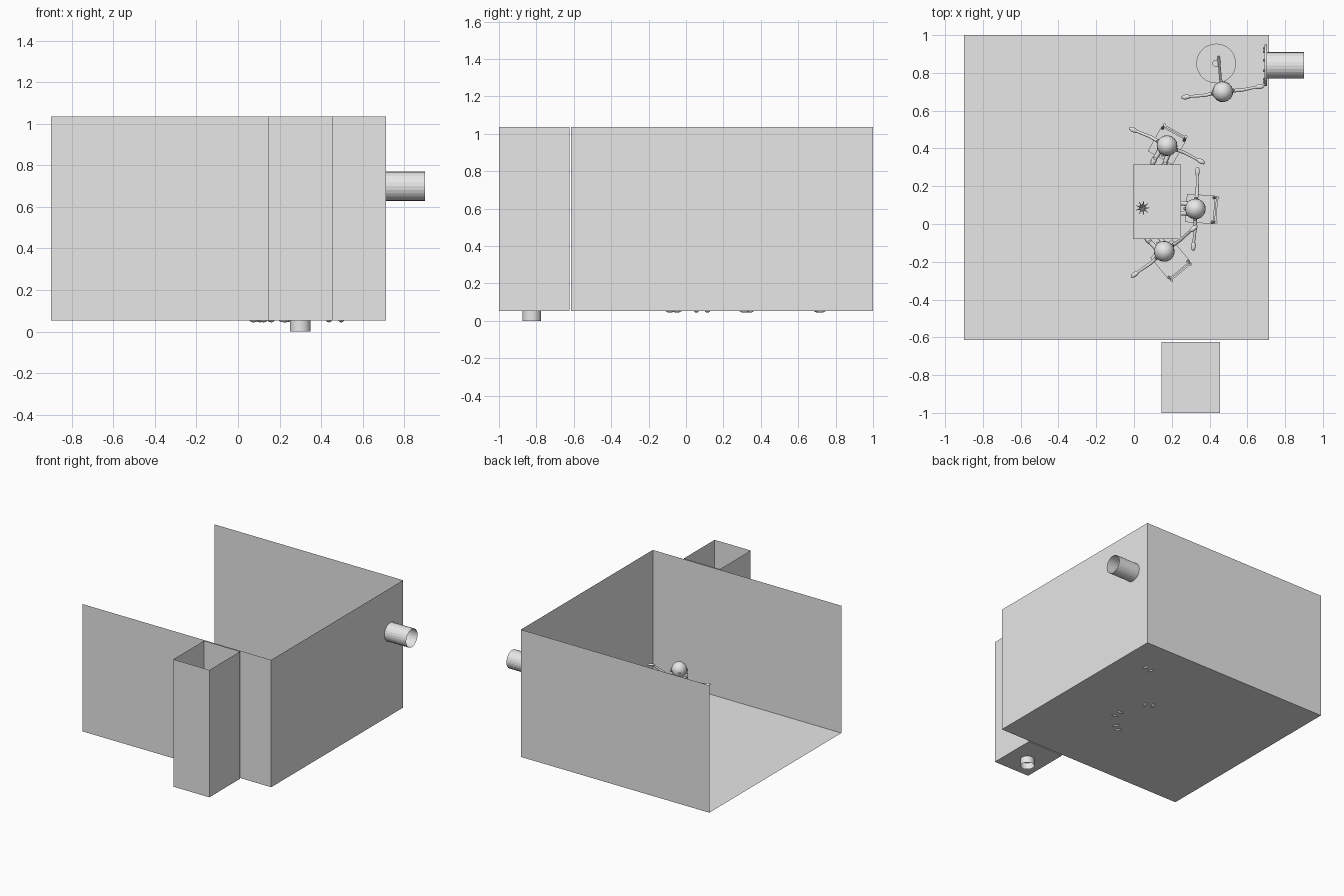
import bpy, bmesh, math
from mathutils import Matrix, Vector

if "Cube" in bpy.data.objects:
    bpy.data.objects.remove(bpy.data.objects["Cube"])

grey = bpy.data.materials.new("light_grey")
grey.diffuse_color = (0.8, 0.8, 0.8, 1)
grey.use_nodes = True
grey.node_tree.nodes["Principled BSDF"].inputs["Base Color"].default_value = grey.diffuse_color
FLOOR, TOP = 0.052, 1.037


def finish(name, bm, mat=None, smooth=False):
    me = bpy.data.meshes.new(name)
    if smooth:
        for f in bm.faces:
            f.smooth = True
        for e in bm.edges:
            if len(e.link_faces) == 2 and e.calc_face_angle(0) > 0.7:
                e.smooth = False
    bm.to_mesh(me)
    bm.free()
    me.materials.append(grey)
    ob = bpy.data.objects.new(name, me)
    bpy.context.collection.objects.link(ob)
    if mat:
        ob.matrix_world = mat
    return ob


def box(bm, c, s):
    bmesh.ops.create_cube(bm, size=1, matrix=Matrix.Translation(c) @ Matrix.Diagonal((*s, 1)))


def ball(bm, c, s, u=16, v=10):
    bmesh.ops.create_uvsphere(bm, u_segments=u, v_segments=v, radius=1,
                              matrix=Matrix.Translation(c) @ Matrix.Diagonal((*s, 1)))


def rod(bm, a, b, r1, r2=None, n=10, caps=True):
    a, b = Vector(a), Vector(b)
    d = b - a
    m = Matrix.Translation((a + b) / 2) @ d.to_track_quat('Z', 'Y').to_matrix().to_4x4()
    bmesh.ops.create_cone(bm, cap_ends=caps, segments=n, radius1=r1,
                          radius2=r1 if r2 is None else r2, depth=d.length, matrix=m)


def shell(name, x0, x1, y0, y1, open_left):
    """Floor and paper-thin walls, open at the top."""
    bm = bmesh.new()
    low = [bm.verts.new((x, y, FLOOR)) for x, y in ((x0, y0), (x1, y0), (x1, y1), (x0, y1))]
    high = [bm.verts.new((v.co.x, v.co.y, TOP)) for v in low]
    bm.faces.new(low)
    for i in range(3 if open_left else 4):
        j = (i + 1) % 4
        bm.faces.new((low[i], low[j], high[j], high[i]))
    return finish(name, bm)


shell("room_shell", -0.9, 0.714, -0.614, 1.0, True)
shell("shaft_shell", 0.146, 0.455, -1.0, -0.624, False)

# pipes: wall outlet and shaft drain
bm = bmesh.new()
rod(bm, (0.70, 0.84, 0.70), (0.9, 0.84, 0.70), 0.07, n=24, caps=False)
finish("wall_pipe", bm)
bm = bmesh.new()
rod(bm, (0.3, -0.825, 0), (0.3, -0.825, FLOOR), 0.05, n=32, caps=False)
finish("drain_pipe", bm, smooth=True)

# bolted flange on the inside of the wall
bm = bmesh.new()
rod(bm, (0.692, 0.84, 0.70), (0.704, 0.84, 0.70), 0.11, n=32)
for i in range(10):
    a = i * math.tau / 10
    y, z = 0.84 + 0.09 * math.cos(a), 0.70 + 0.09 * math.sin(a)
    rod(bm, (0.684, y, z), (0.693, y, z), 0.008, n=6)
finish("pipe_flange", bm)

# table with a small spiky plant
bm = bmesh.new()
box(bm, (0.122, 0.117, 0.243), (0.255, 0.395, 0.014))
for x in (0.01, 0.235):
    for y in (-0.065, 0.3):
        box(bm, (x, y, 0.144), (0.018, 0.018, 0.184))
finish("table", bm)
bm = bmesh.new()
rod(bm, (0.045, 0.085, 0.25), (0.045, 0.085, 0.275), 0.014, 0.02)
for i in range(9):
    a = i * math.tau / 9
    rod(bm, (0.045, 0.085, 0.275),
        (0.045 + 0.037 * math.cos(a), 0.085 + 0.037 * math.sin(a), 0.305), 0.006, 0.001, n=5)
finish("table_plant", bm)


def chair(x, y, deg):
    bm = bmesh.new()          # faces local +x
    box(bm, (0, 0, 0.185), (0.15, 0.15, 0.014))
    for lx in (-0.065, 0.065):
        for ly in (-0.065, 0.065):
            box(bm, (lx, ly, 0.115), (0.014, 0.014, 0.126))
    for ly in (-0.065, 0.065):
        rod(bm, (-0.068, ly, 0.185), (-0.09, ly, 0.345), 0.008, n=6)
    for z in (0.26, 0.295, 0.33):
        box(bm, (-0.085, 0, z), (0.01, 0.14, 0.02))
    finish("chair", bm, Matrix.Translation((x, y, 0)) @ Matrix.Rotation(math.radians(deg), 4, 'Z'))


def figure(x, y, deg, seated=True, hands=(0.32, 0.32)):
    bm = bmesh.new()          # faces local +x
    hip = 0.21 if seated else 0.30
    sh = hip + 0.14
    rise = hip - 0.21
    ball(bm, (0, 0, hip + 0.23), (0.055, 0.055, 0.058))
    ball(bm, (0.055, 0, hip + 0.225), (0.009, 0.008, 0.008), 8, 6)
    rod(bm, (0, 0, sh), (0, 0, sh + 0.04), 0.012)
    rod(bm, (0, 0, hip - 0.01), (0, 0, sh + 0.01), 0.022, 0.034, n=12)
    for s, hz in zip((1, -1), hands):
        ball(bm, (0, 0.057 * s, hip + 0.225), (0.01, 0.006, 0.014), 8, 6)
        # arm
        hand = Vector((0.0, 0.185 * s, hz + rise))
        elbow = Vector((-0.005, 0.1 * s, (sh + hand.z) / 2 - 0.005))
        rod(bm, (0, 0.025 * s, sh), elbow, 0.011, 0.009)
        rod(bm, elbow, hand, 0.009, 0.007)
        ball(bm, hand + Vector((0, 0.012 * s, 0)), (0.013, 0.026, 0.009), 10, 6)
        # leg and foot
        foot = 0.085 if seated else 0.0
        knee = (0.085, 0.028 * s, 0.205) if seated else (0.01, 0.028 * s, 0.18)
        rod(bm, (0, 0.02 * s, hip), knee, 0.015, 0.012)
        rod(bm, knee, (foot, 0.03 * s, 0.06), 0.012, 0.009)
        ball(bm, (foot + 0.015, 0.03 * s, 0.056), (0.03, 0.014, 0.012), 10, 6)
    finish("figure", bm, Matrix.Translation((x, y, 0)) @ Matrix.Rotation(math.radians(deg), 4, 'Z'),
           smooth=True)


for cx, cy, ca in ((0.175, 0.415, -119), (0.35, 0.08, 176), (0.192, -0.187, 130)):
    chair(cx, cy, ca)
figure(0.175, 0.415, -115)
figure(0.325, 0.08, 177)
figure(0.16, -0.145, 128, hands=(0.32, 0.48))   # left hand, right hand
figure(0.47, 0.70, 98, seated=False)

# barrel with rim, recessed lid and a leaning handle
bm = bmesh.new()
bx, by = 0.435, 0.85
rod(bm, (bx, by, FLOOR), (bx, by, 0.235), 0.095, n=32)
for z in (0.07, 0.14, 0.225):
    rod(bm, (bx, by, z), (bx, by, z + 0.014), 0.105, n=32)
rod(bm, (bx, by, 0.235), (bx, by, 0.245), 0.07, n=32)
rod(bm, (bx, by, 0.24), (bx, by, 0.27), 0.02, n=12)
rod(bm, (0.448, 0.885, 0.25), (0.46, 0.74, 0.38), 0.007, n=8)
finish("barrel", bm, smooth=True)
